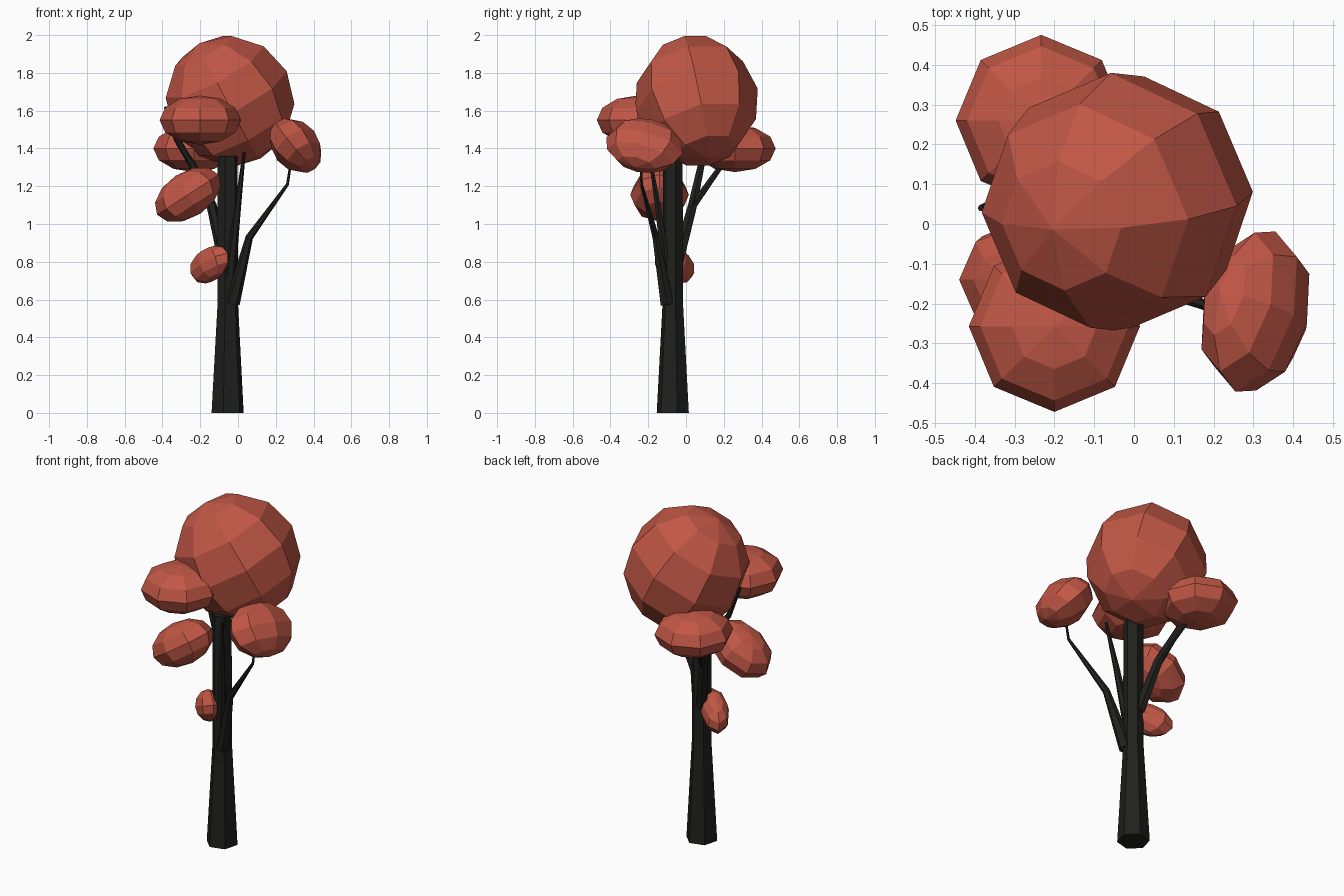
import bpy, bmesh, math
from mathutils import Vector, Matrix, Euler

if "Cube" in bpy.data.objects:
    bpy.data.objects.remove(bpy.data.objects["Cube"])


def material(name, rgb):
    m = bpy.data.materials.new(name)
    m.diffuse_color = (*rgb, 1)
    m.use_nodes = True
    m.node_tree.nodes["Principled BSDF"].inputs["Base Color"].default_value = m.diffuse_color
    return m


BARK = material("bark", (0.014, 0.014, 0.013))
LEAF = material("foliage", (0.53, 0.095, 0.06))


def finish(bm, name, mat):
    bmesh.ops.recalc_face_normals(bm, faces=bm.faces[:])
    mesh = bpy.data.meshes.new(name)
    bm.to_mesh(mesh)
    bm.free()
    mesh.materials.append(mat)
    ob = bpy.data.objects.new(name, mesh)
    bpy.context.collection.objects.link(ob)
    return ob


def tube(name, points, radii, sides=6, spin=0.0, level=False):
    """Tapered faceted tube through the points, closed at both ends."""
    bm = bmesh.new()
    pts = [Vector(p) for p in points]
    rings = []
    for i, (p, r) in enumerate(zip(pts, radii)):
        d = pts[min(i + 1, len(pts) - 1)] - pts[max(i - 1, 0)]
        q = Matrix.Identity(3) if level else Vector((0, 0, 1)).rotation_difference(d).to_matrix()
        angles = [spin + math.tau * k / sides for k in range(sides)]
        rings.append([bm.verts.new(p + q @ Vector((r * math.cos(a), r * math.sin(a), 0)))
                      for a in angles])
    for a, b in zip(rings, rings[1:]):
        for k in range(sides):
            n = (k + 1) % sides
            bm.faces.new((a[k], a[n], b[n], b[k]))
    bm.faces.new(rings[0])
    bm.faces.new(rings[-1])
    return finish(bm, name, BARK)


def blob(name, centre, radii, rot=(0, 0, 0), spin=0.0):
    """Flat-faced 8 x 6 sphere, scaled, then rolled (y), pitched (x), turned (z)."""
    bm = bmesh.new()
    turn = Euler([math.radians(a) for a in rot], 'YXZ').to_matrix().to_4x4()
    m = (Matrix.Translation(centre) @ turn @ Matrix.Diagonal((*radii, 1))
         @ Matrix.Rotation(math.radians(spin), 4, 'Z'))
    bmesh.ops.create_uvsphere(bm, u_segments=8, v_segments=6, radius=1, matrix=m)
    return finish(bm, name, LEAF)


# Trunk
tube("trunk", [(-.055, -.07, 0), (-.054, -.07, .58), (-.055, -.07, 1.36)],
     [.088, .056, .054], spin=math.radians(15), level=True)

# Branches
tube("right_branch", [(-.03, -.1, .58), (.06, -.16, .93), (.262, -.235, 1.21), (.285, -.24, 1.36)],
     [.04, .02, .008, .006])
tube("front_branch", [(-.045, -.095, .7), (.0, -.15, 1.1), (.033, -.195, 1.38)],
     [.03, .017, .008])
tube("left_branch", [(-.07, -.045, .8), (-.14, .035, 1.1), (-.24, .08, 1.31),
                     (-.325, .06, 1.45), (-.385, .04, 1.62)],
     [.035, .027, .02, .016, .008])
tube("back_branch", [(-.13, .025, 1.08), (-.17, .11, 1.2), (-.225, .21, 1.34)],
     [.022, .018, .014])

# Foliage
blob("crown", (-.042, .055, 1.652), (.34, .33, .352), (0, 30, 203), spin=22.5)
blob("front_foliage", (-.2, -.257, 1.55), (.215, .215, .13))
blob("back_foliage", (-.233, .26, 1.40), (.215, .215, .125))
blob("right_foliage", (.305, -.22, 1.415), (.125, .212, .155), (-12, -40, -14))
blob("left_foliage", (-.265, -.14, 1.155), (.195, .155, .12), (0, -33, 0))
blob("low_foliage", (-.148, -.06, .785), (.145, .076, .088), (0, 25, 135))
